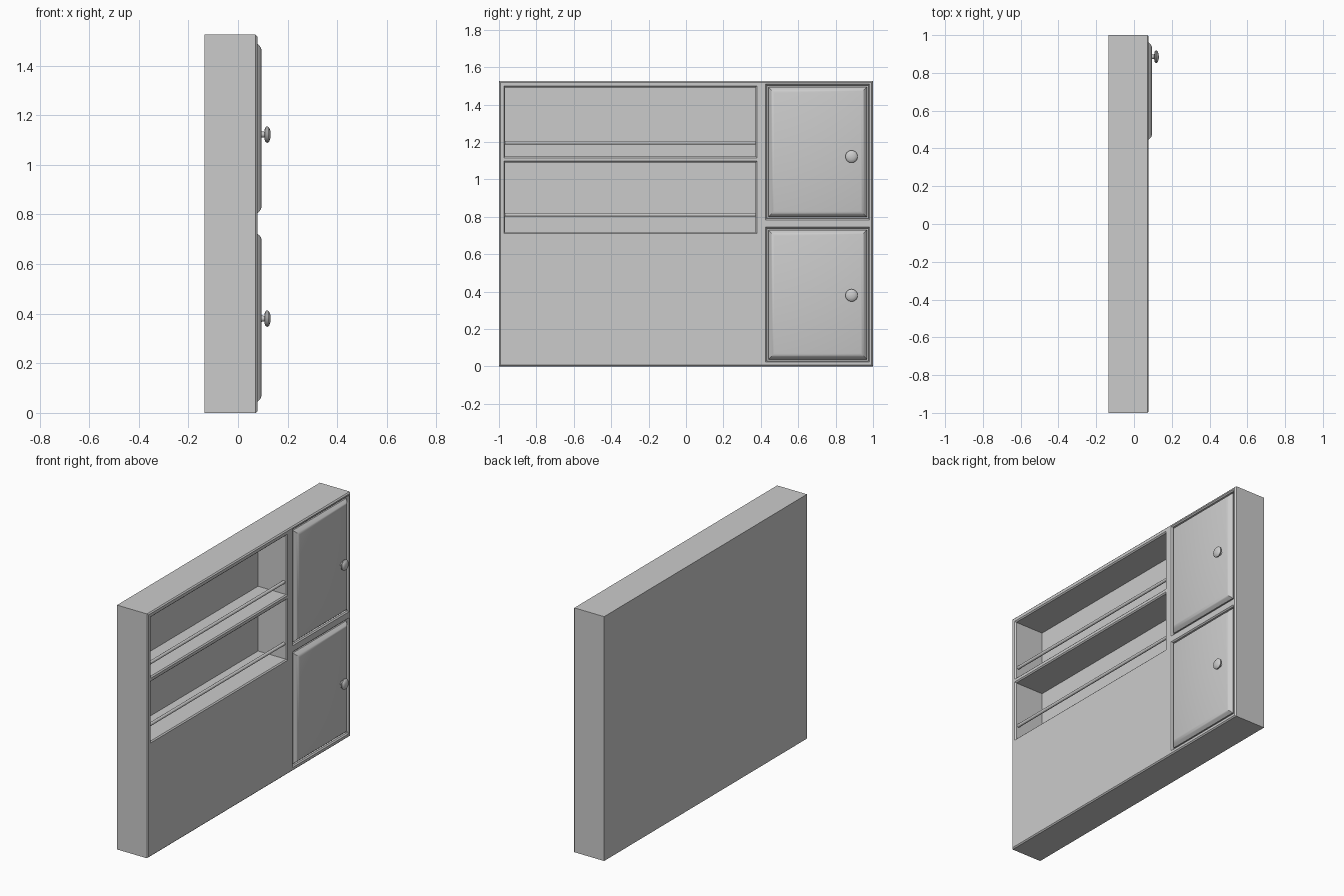
import bpy, bmesh, math
from mathutils import Matrix, Vector

if "Cube" in bpy.data.objects:
    bpy.data.objects.remove(bpy.data.objects["Cube"])

FRONT, BACK = 0.078, -0.135


def finish(name, bm, smooth=None):
    me = bpy.data.meshes.new(name)
    bmesh.ops.recalc_face_normals(bm, faces=bm.faces)
    bm.to_mesh(me)
    bm.free()
    ob = bpy.data.objects.new(name, me)
    bpy.context.collection.objects.link(ob)
    if smooth:
        bpy.ops.object.select_all(action='DESELECT')
        ob.select_set(True)
        bpy.context.view_layer.objects.active = ob
        bpy.ops.object.shade_smooth_by_angle(angle=math.radians(smooth))
    return ob


def box(name, x, y, z):
    bm = bmesh.new()
    size = [b - a for a, b in (x, y, z)]
    mid = [(a + b) / 2 for a, b in (x, y, z)]
    bmesh.ops.create_cube(bm, size=1, matrix=Matrix.Translation(mid) @ Matrix.Diagonal((*size, 1)))
    return finish(name, bm)


# Cabinet body with two shelf bays and two shallow door recesses
body = box("cabinet_body", (BACK, FRONT), (-1, 1), (0, 1.525))
shelf_y = (-0.967, 0.372)
bays = [(0.718, 1.090), (1.122, 1.492)]
doors = [(0.030, 0.738), (0.790, 1.503)]
door_y = (0.432, 0.975)
holes = [(-0.122, shelf_y, z) for z in bays] + [(0.055, door_y, z) for z in doors]
bpy.context.view_layer.objects.active = body
for depth, y, z in holes:
    cutter = box("cutter", (depth, 0.2), y, z)
    mod = body.modifiers.new("cut", 'BOOLEAN')
    mod.object = cutter
    mod.solver = 'EXACT'
    bpy.context.view_layer.objects.active = body
    bpy.ops.object.modifier_apply(modifier=mod.name)
    bpy.data.objects.remove(cutter)

# Small chamfer on every edge of the front face
bm = bmesh.new()
bm.from_mesh(body.data)
edges = [e for e in bm.edges if len(e.link_faces) == 2
         and all(abs(v.co.x - FRONT) < 1e-4 for v in e.verts)
         and e.calc_face_angle() > 0.5]
bmesh.ops.bevel(bm, geom=edges, offset=0.007, segments=1, profile=0.5, affect='EDGES')
bm.to_mesh(body.data)
bm.free()


def rail(name, z):
    bm = bmesh.new()
    length = shelf_y[1] - shelf_y[0]
    bmesh.ops.create_cone(bm, cap_ends=True, segments=16, radius1=0.01, radius2=0.01, depth=length,
                          matrix=Matrix.Translation((0.056, sum(shelf_y) / 2, z))
                          @ Matrix.Rotation(math.pi / 2, 4, 'X'))
    finish(name, bm, 40)


def door(name, z):
    # Stacked rectangles: inset from the recess, depth
    profile = [(0.008, 0.055), (0.008, 0.070), (0.014, 0.077),
               (0.022, 0.086), (0.030, 0.092), (0.040, 0.095)]
    bm = bmesh.new()
    rings = []
    for i, x in profile:
        rings.append([bm.verts.new((x, y, h)) for y, h in (
            (door_y[0] + i, z[0] + i), (door_y[1] - i, z[0] + i),
            (door_y[1] - i, z[1] - i), (door_y[0] + i, z[1] - i))])
    for a, b in zip(rings, rings[1:]):
        for k in range(4):
            bm.faces.new((a[k], a[(k + 1) % 4], b[(k + 1) % 4], b[k]))
    bm.faces.new(rings[0])
    bm.faces.new(rings[-1])
    finish(name, bm, 35)


def knob(name, z):
    # Lathe profile: x, radius
    profile = [(0.093, 0.0), (0.093, 0.013), (0.107, 0.011), (0.108, 0.024), (0.113, 0.032),
               (0.120, 0.033), (0.126, 0.027), (0.130, 0.016), (0.132, 0.0)]
    bm = bmesh.new()
    vs = [bm.verts.new((x, 0.885, z + r)) for x, r in profile]
    es = [bm.edges.new(p) for p in zip(vs, vs[1:])]
    bmesh.ops.spin(bm, geom=vs + es, cent=Vector((0, 0.885, z)), axis=(1, 0, 0),
                   angle=math.tau, steps=24)
    bmesh.ops.remove_doubles(bm, verts=bm.verts, dist=1e-5)
    finish(name, bm, 40)


# Guard rails, doors and knobs, lower then upper
for label, rail_z, door_z, knob_z in (("lower", 0.811, doors[0], 0.38),
                                      ("upper", 1.196, doors[1], 1.122)):
    rail(label + "_guard_rail", rail_z)
    door(label + "_door", door_z)
    knob(label + "_door_knob", knob_z)
